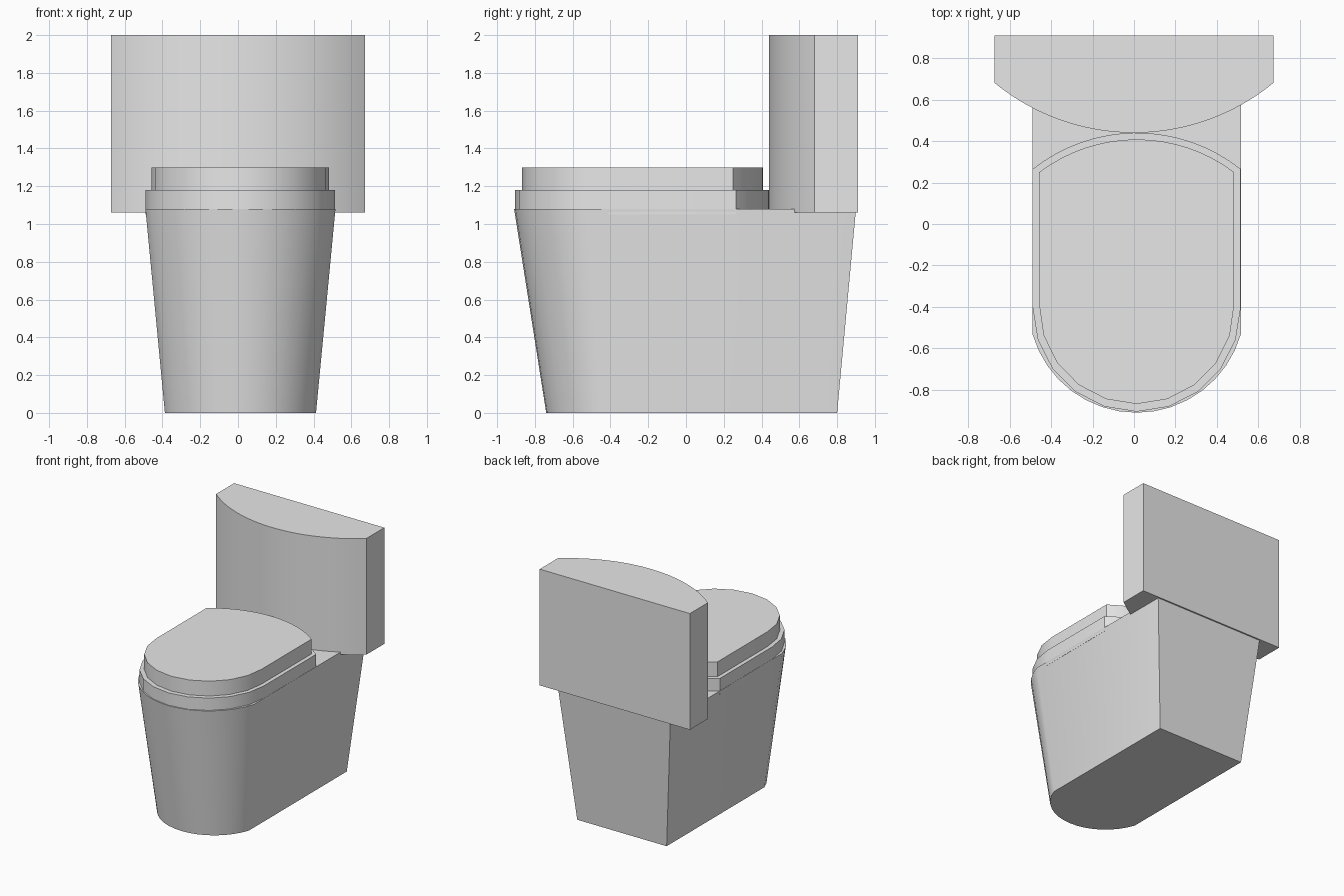
import bpy
import bmesh
import math

if "Cube" in bpy.data.objects:
    bpy.data.objects.remove(bpy.data.objects["Cube"])

COLOUR = (0.8, 0.8, 0.8, 1.0)
ceramic = bpy.data.materials.new("light grey ceramic")
ceramic.use_nodes = True
ceramic.diffuse_color = COLOUR
ceramic.node_tree.nodes["Principled BSDF"].inputs["Base Color"].default_value = COLOUR


def arc(cx, half, y_end, y_tip, steps):
    """Circular arc bulging from y_end to y_tip across a chord of 2 * half."""
    rise = abs(y_tip - y_end)
    sign = 1 if y_tip > y_end else -1
    radius = (half ** 2 + rise ** 2) / (2 * rise)
    span = math.atan2(half, radius - rise)
    points = []
    for i in range(steps + 1):
        a = span * (2 * i / steps - 1)
        # front arcs run left to right, back arcs right to left
        points.append((cx - sign * radius * math.sin(a),
                       y_tip - sign * radius * (1 - math.cos(a))))
    return points


def loft(name, lower, z0, upper, z1):
    """Closed solid between two outlines with matching points."""
    bm = bmesh.new()
    low = [bm.verts.new((x, y, z0)) for x, y in lower]
    top = [bm.verts.new((x, y, z1)) for x, y in upper]
    n = len(low)
    bm.faces.new(low[::-1])
    bm.faces.new(top)
    for i in range(n):
        j = (i + 1) % n
        bm.faces.new((low[i], low[j], top[j], top[i]))
    bmesh.ops.recalc_face_normals(bm, faces=bm.faces[:])
    mesh = bpy.data.meshes.new(name)
    bm.to_mesh(mesh)
    bm.free()
    mesh.materials.append(ceramic)
    obj = bpy.data.objects.new(name, mesh)
    bpy.context.collection.objects.link(obj)
    bpy.ops.object.select_all(action="DESELECT")
    obj.select_set(True)
    bpy.context.view_layer.objects.active = obj
    bpy.ops.object.shade_smooth_by_angle(angle=math.radians(30))
    return obj


def front_round(cx, half, y_end, y_tip, y_back, steps):
    """Outline with a curved front and a straight back."""
    return arc(cx, half, y_end, y_tip, steps) + [(cx + half, y_back), (cx - half, y_back)]


CX = 0.013

# Tapered pedestal bowl
loft("bowl_body",
     front_round(CX, 0.40, -0.45, -0.74, 0.80, 16), 0,
     front_round(CX, 0.503, -0.53, -0.91, 0.90, 16), 1.08)

# Seat and lid: round front, gently bowed back
seat = arc(CX, 0.5015, -0.405, -0.905, 10) + arc(CX, 0.5015, 0.265, 0.44, 16)
loft("seat", seat, 1.05, seat, 1.18)
lid = arc(CX, 0.47, -0.39, -0.868, 10) + arc(CX, 0.47, 0.25, 0.408, 16)
loft("lid", lid, 1.18, lid, 1.30)

# Cistern with a bowed front and flat back
tank = front_round(0, 0.672, 0.68, 0.44, 0.91, 32)
loft("tank", tank, 1.06, tank, 2.0)
